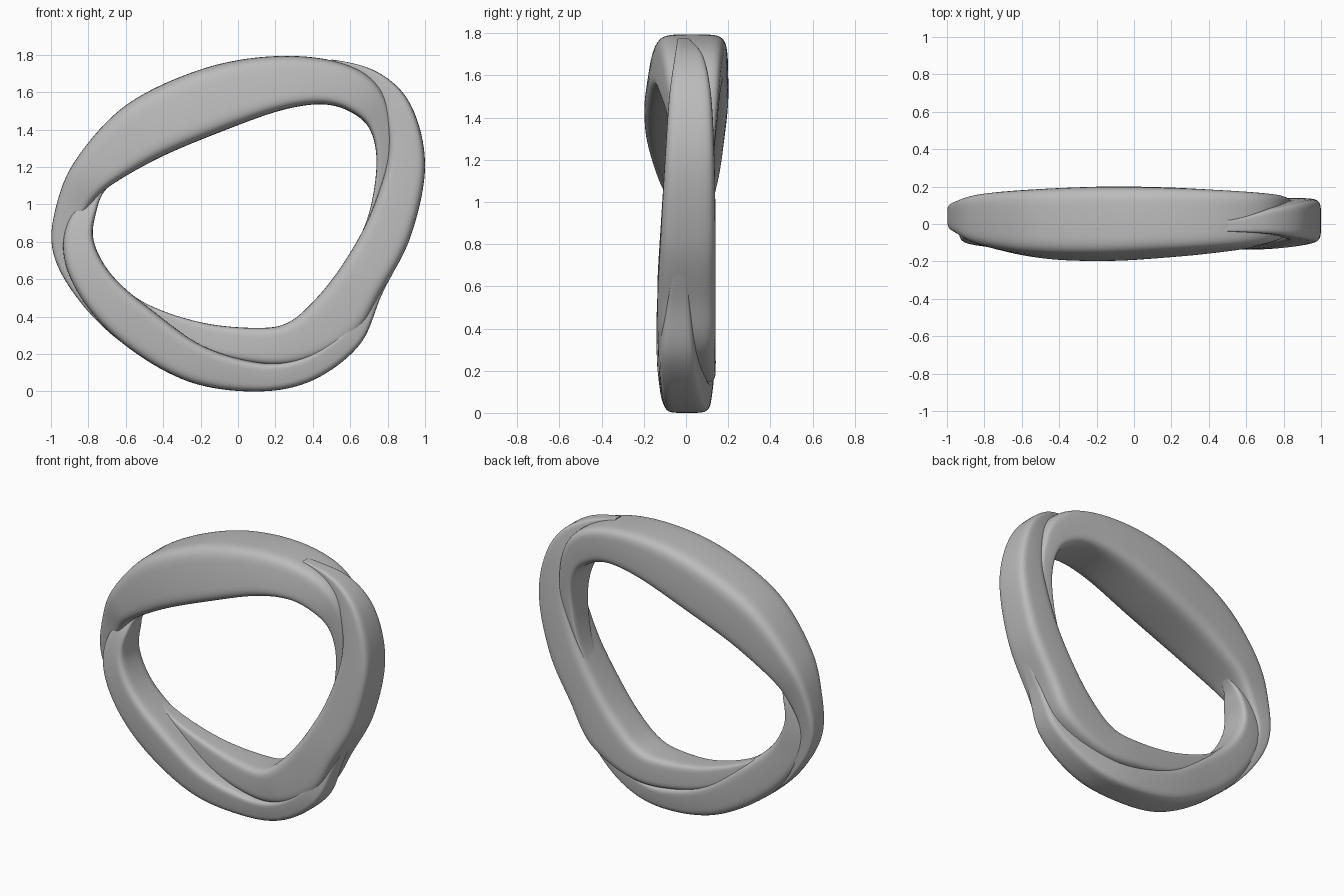
import bpy, bmesh, math
from mathutils import Vector

cube = bpy.data.objects.get("Cube")
if cube:
    bpy.data.objects.remove(cube)

grey = bpy.data.materials.new("light grey")
grey.use_nodes = True
colour = (0.5, 0.5, 0.5, 1)
grey.diffuse_color = colour
grey.node_tree.nodes["Principled BSDF"].inputs["Base Color"].default_value = colour

# Closed inner and outer outlines of the ring, paired station by station (x, z)
INNER = [(.74, 1.2), (.71, 1.39), (.61, 1.49), (.45, 1.535), (.22, 1.5), (-.1, 1.385),
         (-.42, 1.25), (-.68, 1.09), (-.76, .95), (-.77, .8), (-.68, .63), (-.5, .475),
         (-.2, .37), (.1, .34), (.27, .37), (.42, .5), (.56, .68), (.69, .92)]
OUTER = [(1, 1.2), (.93, 1.52), (.76, 1.7), (.5, 1.775), (.15, 1.79), (-.22, 1.715),
         (-.6, 1.53), (-.86, 1.25), (-.97, 1), (-.99, .75), (-.86, .5), (-.62, .26),
         (-.27, .055), (.1, 0), (.4, .06), (.65, .25), (.77, .52), (.92, .82)]

# Strand sections, one per station: inner share, outer share, front y, back y
TOP = [(.02, .06, .02, .08), (0, .15, -.02, .11), (0, .35, -.05, .13), (0, .52, -.08, .15),
       (0, .8, -.115, .165), (0, .98, -.14, .18), (0, 1, -.165, .195), (0, 1, -.185, .2),
       (0, 1, -.175, .185), (.04, 1, -.125, .16), (.25, 1, -.065, .125), (.55, 1, -.03, .1),
       (.75, 1, -.02, .08), (.9, 1, -.01, .05)]
LOWER = [(.05, .25, -.02, .05), (0, .55, -.075, .09), (0, .75, -.105, .1), (0, .92, -.125, .1),
         (.03, 1, -.135, .11), (.34, 1, -.13, .125), (.54, 1, -.11, .12),
         (.6, 1, -.12, .09), (.66, 1, -.125, .05), (.82, 1, -.09, .02), (.94, .98, -.05, 0)]
SIDE = [(.9, 1, -.04, .02), (.6, 1, -.055, .085), (.38, 1, -.08, .12), (.2, 1, -.1, .135),
        (.02, 1, -.12, .14), (0, .97, -.135, .14), (0, .85, -.135, .14), (0, .68, -.125, .14),
        (0, .57, -.09, .14), (0, .45, -.03, .125), (0, .3, 0, .1), (0, .12, .02, .06)]


def spline(points, t, closed):
    """Catmull-Rom value at station t."""
    n = len(points)
    i = math.floor(t)
    f = t - i
    pick = (lambda k: points[k % n]) if closed else (lambda k: points[max(0, min(n - 1, k))])
    a, b, c, d = (Vector(pick(i + k)) for k in (-1, 0, 1, 2))
    return b + (c - a) * f / 2 + (a * 2 - b * 5 + c * 4 - d) * f * f / 2 \
        + (b * 3 - a - c * 3 + d) * f ** 3 / 2


def strand(name, sections, start, step, tilt=0, taper=0, cuts=10, sides=48):
    """Loft a rounded-box section, tilted and narrowed outwards, along part of the ring."""
    bm = bmesh.new()
    rings = []
    for k in range((len(sections) - 1) * cuts + 1):
        t = k / cuts
        lo, hi, front, back = spline(sections, t, False)
        p = spline(INNER, start + step * t, True)
        q = spline(OUTER, start + step * t, True)
        ring = []
        for j in range(sides):
            a = math.tau * j / sides
            c, s = math.cos(a), math.sin(a)
            u = math.copysign(abs(c) ** .4, c)
            v = math.copysign(abs(s) ** .4, s) * (1 - taper * u)
            w = p.lerp(q, (lo + hi + (hi - lo) * u) / 2)
            y = (front + back + (back - front) * v) / 2 + tilt * u * (hi - lo)
            ring.append(bm.verts.new((w.x, y, w.y)))
        rings.append(ring)
    for r, s in zip(rings, rings[1:]):
        for j in range(sides):
            n = (j + 1) % sides
            bm.faces.new((r[j], r[n], s[n], s[j]))
    bm.faces.new(rings[0])
    bm.faces.new(rings[-1])
    bmesh.ops.recalc_face_normals(bm, faces=bm.faces)
    mesh = bpy.data.meshes.new(name)
    bm.to_mesh(mesh)
    bm.free()
    mesh.materials.append(grey)
    ob = bpy.data.objects.new(name, mesh)
    bpy.context.collection.objects.link(ob)
    bpy.ops.object.select_all(action='DESELECT')
    ob.select_set(True)
    bpy.context.view_layer.objects.active = ob
    bpy.ops.object.shade_smooth_by_angle(angle=math.radians(50))


# Three overlapping strands form the twisted ring
strand("top_strand", TOP, -2, 1, tilt=.012, taper=.07)
strand("lower_strand", LOWER, 7, 1, taper=.1)
strand("side_strand", SIDE, 3, -1)
